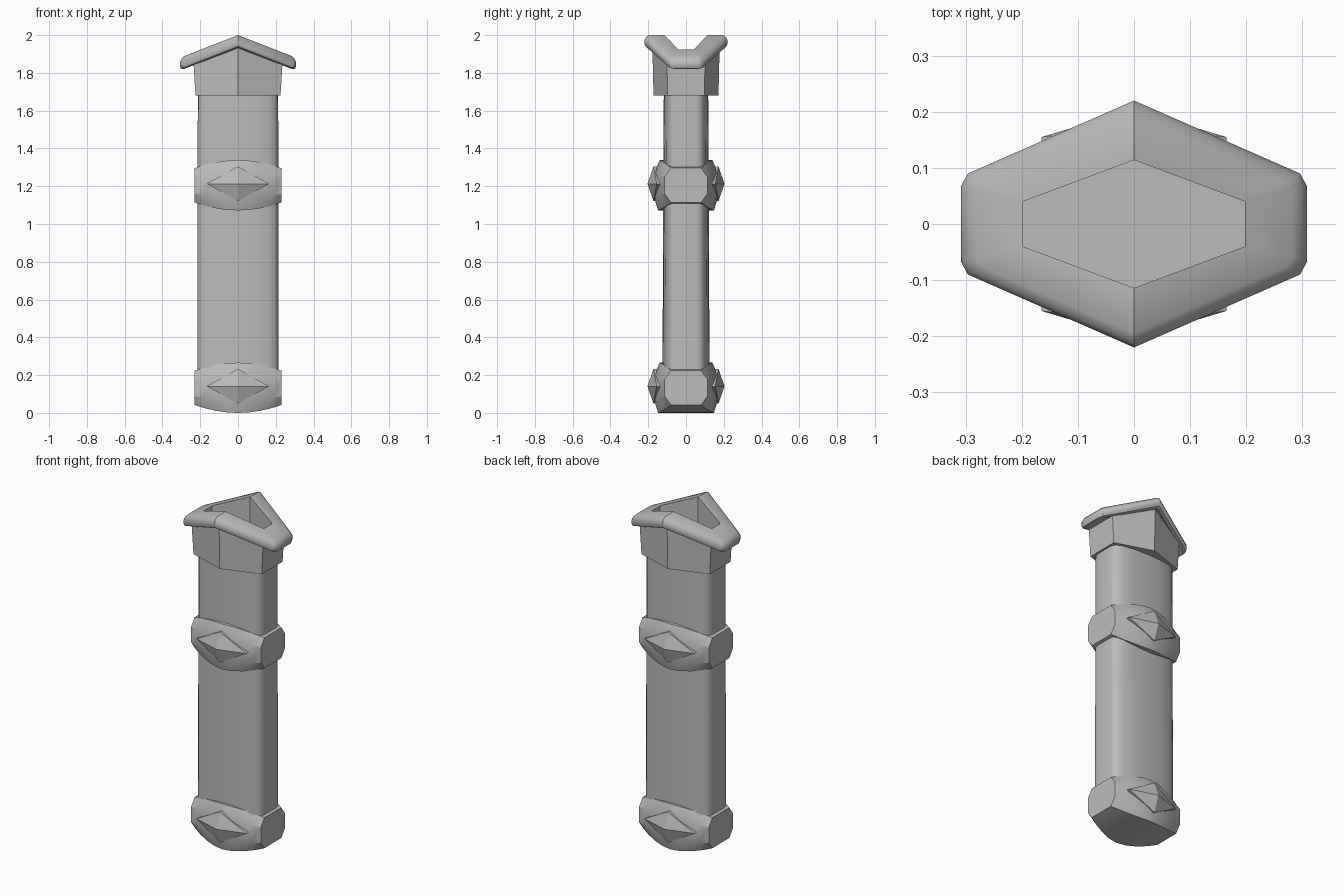
import bpy, bmesh, math

cube = bpy.data.objects.get("Cube")
if cube:
    bpy.data.objects.remove(cube)

GREY = (0.5, 0.5, 0.5, 1)
mat = bpy.data.materials.new("plain grey")
mat.use_nodes = True
mat.diffuse_color = GREY
mat.node_tree.nodes["Principled BSDF"].inputs["Base Color"].default_value = GREY


def finish(name, bm, angle=30):
    bmesh.ops.recalc_face_normals(bm, faces=bm.faces)
    mesh = bpy.data.meshes.new(name)
    bm.to_mesh(mesh)
    bm.free()
    obj = bpy.data.objects.new(name, mesh)
    bpy.context.collection.objects.link(obj)
    mesh.materials.append(mat)
    bpy.ops.object.select_all(action='DESELECT')
    obj.select_set(True)
    bpy.context.view_layer.objects.active = obj
    bpy.ops.object.shade_smooth_by_angle(angle=math.radians(angle))
    return obj


def ring(quadrant, height):
    """Mirror a quarter outline (centre to end) into a closed outline."""
    half = [(-x, y) for x, y in reversed(quadrant[1:])] + quadrant
    loop = [(x, -y) for x, y in half] + [(x, y) for x, y in reversed(half)]
    return [(x, y, height(abs(x))) for x, y in loop]


def loft(name, rings, angle=30):
    """Skin a stack of outlines and close both ends with cross strips."""
    bm = bmesh.new()
    loops = [[bm.verts.new(p) for p in r] for r in rings]
    n = len(loops[0])
    for low, high in zip(loops, loops[1:]):
        for i in range(n):
            j = (i + 1) % n
            bm.faces.new((low[i], low[j], high[j], high[i]))
    for loop in (loops[0], loops[-1]):
        for i in range(n // 2 - 1):
            bm.faces.new((loop[i], loop[i + 1], loop[n - 2 - i], loop[n - 1 - i]))
    return finish(name, bm, angle)


def flat(z):
    return lambda x: z


def roof(z):
    return lambda x: z - 0.39 * x


def hexagon(end_x, end_y, mid_y):
    """Quarter of a long hexagon, with one spare point on the slope."""
    return [(0, mid_y), (end_x * 0.95, end_y + (mid_y - end_y) * 0.05), (end_x, end_y)]


def rim(inset):
    """Quarter of the rim outline with clipped corners."""
    return [(0, 0.22 - inset), (0.296 - inset, 0.09 - inset * 0.6),
            (0.308 - inset, 0.068 - inset * 0.4)]


# Shaft with rounded edges
outline = [(0, 0.125), (0.09, 0.121), (0.16, 0.11), (0.195, 0.095), (0.21, 0.078), (0.215, 0.055)]
narrow = [(x * 0.99, y * 0.94) for x, y in outline]
loft("shaft", [ring(outline, flat(0.15)), ring(narrow, flat(1.72))], 40)

# Collar, flared peaked rim and hollow mouth
loft("collar_and_rim", [
    ring(hexagon(0.225, 0.098, 0.172), flat(1.68)),
    ring(hexagon(0.235, 0.1, 0.178), roof(1.935)),
    ring(rim(0.022), roof(1.932)),
    ring(rim(0.006), roof(1.94)),
    ring(rim(0), roof(1.955)),
    ring(rim(0), roof(1.975)),
    ring(rim(0.008), roof(1.99)),
    ring(rim(0.025), roof(2.0)),
    ring(hexagon(0.198, 0.04, 0.114), roof(2.0)),
    ring(hexagon(0.198, 0.04, 0.114), flat(1.74)),
])


# Bands with a bent outline, each carrying a gem stud front and back
def band(name, centre):
    steps = [0, 0.06, 0.12, 0.18, 0.23]
    levels = [(-1, 0.148, 0.08), (-0.5, 0.168, 0.113), (0.5, 0.168, 0.113), (1, 0.14, 0.08)]
    rings = []
    for t, mid, end in levels:
        quarter = [(x, mid - (mid - end) * (x / 0.23) ** 1.6) for x in steps]
        rings.append(ring(quarter, lambda x, t=t: centre + t * (0.133 - 0.8 * x * x)))
    loft(name, rings)


def stud(name, centre, side):
    bm = bmesh.new()
    corners = [(-0.165, 0.155, 0), (0, 0.172, 0.092), (0.165, 0.155, 0), (0, 0.172, -0.092)]
    front = [bm.verts.new((x, side * y, centre + z)) for x, y, z in corners]
    back = [bm.verts.new((x, side * (y - 0.05), centre + z)) for x, y, z in corners]
    tip = bm.verts.new((0, side * 0.204, centre))
    for i in range(4):
        j = (i + 1) % 4
        bm.faces.new((front[i], front[j], tip))
        bm.faces.new((front[j], front[i], back[i], back[j]))
    bm.faces.new(back)
    finish(name, bm, 5)


for label, z in (("lower", 0.133), ("upper", 1.205)):
    band(label + "_band", z)
    stud(label + "_front_stud", z + 0.008, -1)
    stud(label + "_back_stud", z + 0.008, 1)
